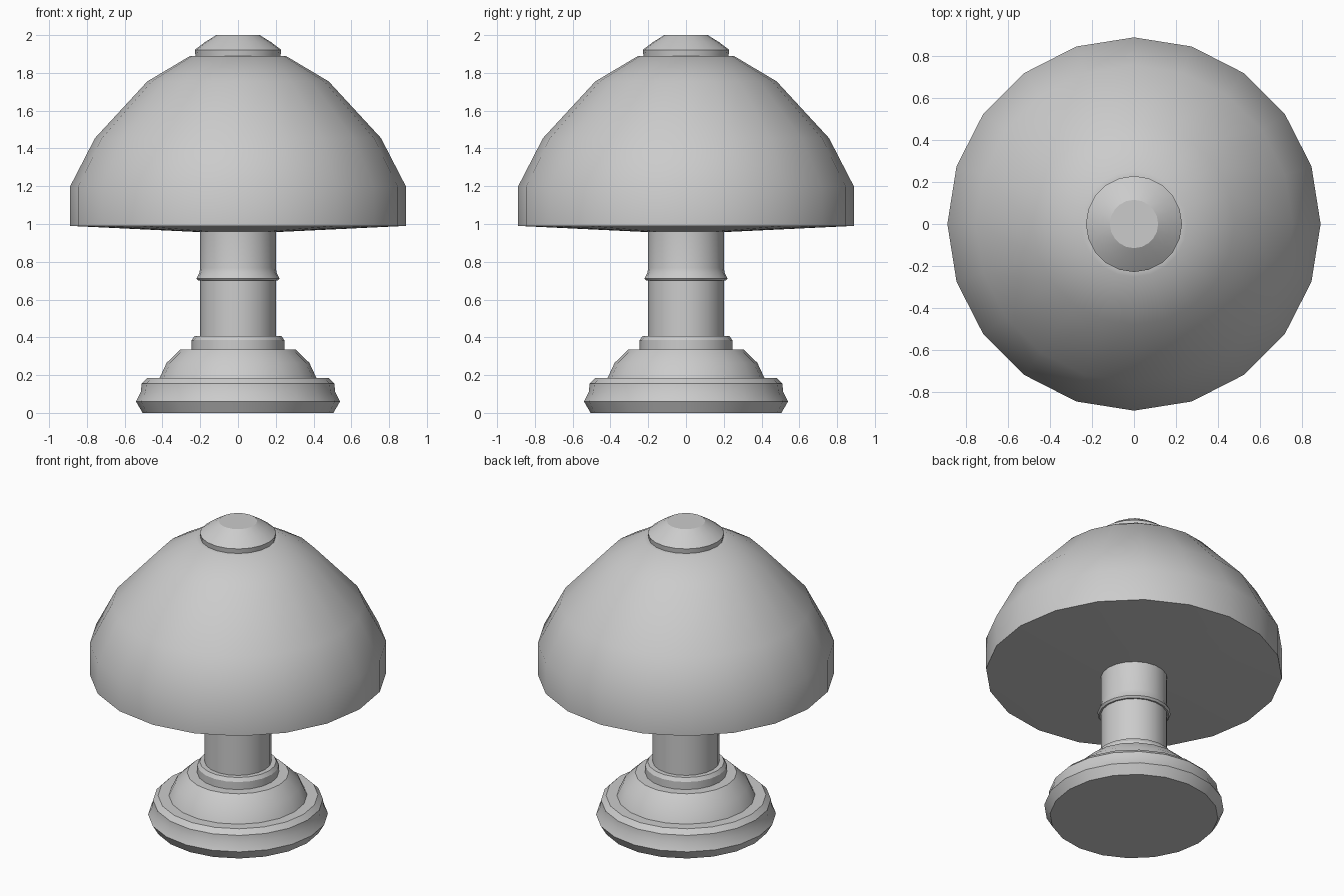
import bpy, bmesh, math

if "Cube" in bpy.data.objects:
    bpy.data.objects.remove(bpy.data.objects["Cube"])

SIDES = 20


def lathe(name, profile, smooth_angle):
    """Revolve an (r, z) profile around z; r = 0 ends become a pole, open ends are capped."""
    bm = bmesh.new()
    rings = []
    for r, z in profile:
        if r == 0:
            rings.append([bm.verts.new((0, 0, z))] * SIDES)
        else:
            rings.append([bm.verts.new((r * math.cos(2 * math.pi * i / SIDES),
                                        r * math.sin(2 * math.pi * i / SIDES), z))
                          for i in range(SIDES)])
    for a, b in zip(rings, rings[1:]):
        for i in range(SIDES):
            j = (i + 1) % SIDES
            bm.faces.new(list(dict.fromkeys((a[i], a[j], b[j], b[i]))))
    if profile[0][0]:
        bm.faces.new(rings[0][::-1])
    if profile[-1][0]:
        bm.faces.new(rings[-1])
    bmesh.ops.recalc_face_normals(bm, faces=bm.faces[:])
    mesh = bpy.data.meshes.new(name)
    bm.to_mesh(mesh)
    bm.free()
    obj = bpy.data.objects.new(name, mesh)
    bpy.context.collection.objects.link(obj)
    bpy.ops.object.select_all(action='DESELECT')
    obj.select_set(True)
    bpy.context.view_layer.objects.active = obj
    bpy.ops.object.shade_smooth_by_angle(angle=math.radians(smooth_angle))
    return obj


# Stepped foot with a flared collar, and the stem with its ring
lathe("base_and_stem", [
    (0.505, 0), (0.54, 0.06), (0.515, 0.11), (0.51, 0.155), (0.48, 0.185),
    (0.415, 0.185), (0.378, 0.265), (0.305, 0.335), (0.245, 0.335),
    (0.245, 0.385), (0.23, 0.408), (0.2, 0.408), (0.2, 0.70), (0.21, 0.70),
    (0.22, 0.712), (0.205, 0.742), (0.2, 0.768), (0.2, 0.957)], 30)

# Domed shade with a slightly conical underside
lathe("shade", [
    (0.2, 0.957), (0.89, 0.99), (0.89, 1.197), (0.757, 1.455),
    (0.48, 1.755), (0.253, 1.89), (0.22, 1.89)], 35)

# Cap on top of the shade
lathe("finial", [
    (0.225, 1.89), (0.229, 1.922), (0.175, 1.963), (0.115, 2.0)], 25)
